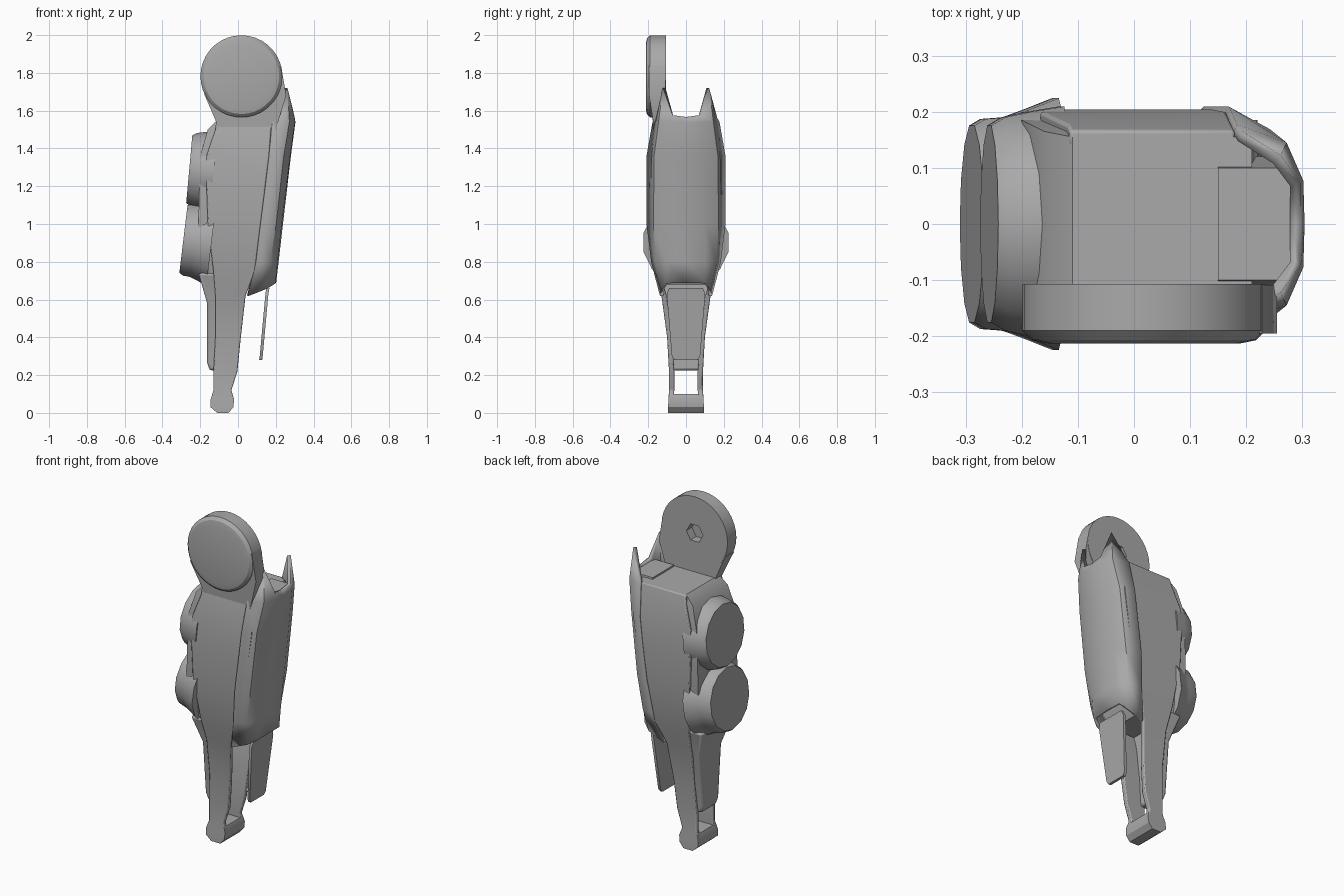
import bpy, bmesh, math
from mathutils import Vector

if "Cube" in bpy.data.objects:
    bpy.data.objects.remove(bpy.data.objects["Cube"])

grey = bpy.data.materials.new("plain grey")
grey.use_nodes = True
grey.diffuse_color = (0.4, 0.4, 0.4, 1)
grey.node_tree.nodes["Principled BSDF"].inputs["Base Color"].default_value = (0.4, 0.4, 0.4, 1)


def loft(name, rings, closed=True, angle=30, thickness=0.0, bevel=0.0, mirror=False):
    """Skin a list of rings; closed rings get end caps."""
    bm = bmesh.new()
    rows = [[bm.verts.new(p) for p in ring] for ring in rings]
    count = len(rows[0])
    for low, high in zip(rows, rows[1:]):
        for i in range(count if closed else count - 1):
            j = (i + 1) % count
            bm.faces.new((low[i], low[j], high[j], high[i]))
    if closed:
        bm.faces.new(rows[0][::-1])
        bm.faces.new(rows[-1])
    bmesh.ops.recalc_face_normals(bm, faces=bm.faces)
    mesh = bpy.data.meshes.new(name)
    bm.to_mesh(mesh)
    bm.free()
    mesh.materials.append(grey)
    obj = bpy.data.objects.new(name, mesh)
    bpy.context.collection.objects.link(obj)
    if mirror:
        mod = obj.modifiers.new("mirror", "MIRROR")
        mod.use_axis = (False, True, False)
    if thickness:
        mod = obj.modifiers.new("shell", "SOLIDIFY")
        mod.thickness = thickness
        mod.offset = 0
    if bevel:
        mod = obj.modifiers.new("bevel", "BEVEL")
        mod.width = bevel
        mod.segments = 2
        mod.limit_method = "ANGLE"
    bpy.ops.object.select_all(action="DESELECT")
    obj.select_set(True)
    bpy.context.view_layer.objects.active = obj
    bpy.ops.object.shade_smooth_by_angle(angle=math.radians(angle))
    return obj


def slab(z, left, right, inner, outer):
    return [(left, inner, z), (right, inner, z), (right, outer, z), (left, outer, z)]


# Side plates: height, left edge, right edge, outer half width
plate = [
    (0.0, -0.11, -0.05, 0.095), (0.03, -0.145, -0.025, 0.095),
    (0.07, -0.145, -0.02, 0.093), (0.12, -0.13, -0.035, 0.09),
    (0.22, -0.13, -0.003, 0.09), (0.4, -0.12, 0.015, 0.10),
    (0.62, -0.12, 0.04, 0.13), (0.75, -0.13, 0.09, 0.17),
    (1.0, -0.16, 0.12, 0.2), (1.2, -0.167, 0.145, 0.204),
    (1.36, -0.167, 0.165, 0.2), (1.5, -0.12, 0.175, 0.178), (1.55, -0.115, 0.18, 0.167),
]
loft("side_plates", [slab(z, a, b, w - 0.028, w) for z, a, b, w in plate],
     mirror=True, bevel=0.006)

# Foot bar joining the two legs
loft("foot_bar", [slab(z, a, b, -w, w) for z, a, b, w in plate[:3]]
     + [slab(0.1, -0.135, -0.03, -0.09, 0.09)])

# Inner core of the body
loft("body_core", [
    slab(0.68, -0.15, 0.05, -0.12, 0.12), slab(0.8, -0.2, 0.12, -0.16, 0.16),
    slab(1.0, -0.21, 0.17, -0.185, 0.185), slab(1.36, -0.2, 0.22, -0.185, 0.185),
    slab(1.5, -0.16, 0.21, -0.165, 0.165), slab(1.55, -0.11, 0.21, -0.155, 0.155),
])

# Calf cover between the legs
loft("calf_cover", [
    slab(0.225, -0.15, -0.1, -0.07, 0.07), slab(0.27, -0.165, -0.1, -0.075, 0.075),
    slab(0.58, -0.163, -0.1, -0.105, 0.105), slab(0.74, -0.21, -0.1, -0.15, 0.15),
], bevel=0.012)

# Outer guard: half strips from plate edge to ridge, swept upward into two horns
guard = [
    [(0.05, 0.128, 0.62), (0.15, 0.122, 0.66), (0.19, 0.1, 0.687), (0.192, 0, 0.69)],
    [(0.095, 0.175, 0.8), (0.165, 0.155, 0.8), (0.2, 0.1, 0.8), (0.205, 0, 0.8)],
    [(0.12, 0.2, 1.0), (0.195, 0.165, 1.0), (0.222, 0.1, 1.0), (0.228, 0, 1.0)],
    [(0.165, 0.2, 1.36), (0.235, 0.162, 1.36), (0.266, 0.09, 1.36), (0.27, 0, 1.36)],
    [(0.18, 0.168, 1.54), (0.265, 0.138, 1.54), (0.292, 0.075, 1.54), (0.294, 0, 1.54)],
    [(0.19, 0.156, 1.56), (0.255, 0.115, 1.72), (0.288, 0.07, 1.575), (0.288, 0, 1.565)],
]
loft("outer_guard", [half + [(x, -y, z) for x, y, z in half[-2::-1]] for half in guard],
     closed=False, angle=40, thickness=0.02)

# Ledge closing the notch between the horns
loft("horn_ledge", [slab(1.4, 0.15, 0.26, -0.12, 0.12), slab(1.56, 0.15, 0.28, -0.1, 0.1)])

# Thin shin plate hanging below the guard
loft("shin_plate", [
    slab(0.28, 0.112, 0.128, -0.062, 0.062), slab(0.3, 0.115, 0.131, -0.075, 0.075),
    slab(0.63, 0.145, 0.161, -0.102, 0.102), slab(0.66, 0.15, 0.166, -0.09, 0.09),
])


def pod(name, centre, tilt, steps):
    """Faceted round pod facing left; steps are (depth, radius, base drop)."""
    sides = 14
    out = Vector((-math.cos(tilt), 0, math.sin(tilt)))
    up = Vector((math.sin(tilt), 0, math.cos(tilt)))
    rings = []
    for depth, radius in steps:
        ring = []
        for i in range(sides):
            a = math.tau * (i + 0.5) / sides
            ring.append(Vector(centre) - out * depth
                        + up * radius * math.sin(a) + Vector((0, radius * math.cos(a), 0)))
        rings.append(ring)
    loft(name, rings, angle=35)


pod("upper_pod", (-0.258, 0, 1.29), 0.09, [(0, 0.18), (0.025, 0.195), (0.07, 0.205), (0.13, 0.215)])
pod("lower_pod", (-0.289, 0, 0.92), 0.12, [(0, 0.18), (0.02, 0.192), (0.06, 0.195), (0.1, 0.21), (0.15, 0.23)])

# Shoulder disc with a six-sided socket in its inner face
def disc_ring(y, radius, hexagonal=False):
    ring = []
    for i in range(36):
        a = math.tau * i / 36
        r = radius
        if hexagonal:
            r *= math.cos(math.pi / 6) / math.cos(a % (math.pi / 3) - math.pi / 6)
        ring.append((0.018 + r * math.cos(a), y, 1.782 + r * math.sin(a)))
    return ring


loft("shoulder_disc", [
    disc_ring(-0.213, 0.17), disc_ring(-0.207, 0.2), disc_ring(-0.19, 0.217),
    disc_ring(-0.107, 0.217), disc_ring(-0.107, 0.055, True), disc_ring(-0.16, 0.055, True),
])

# Neck linking the disc to the front plate
outline = [(-0.13, 1.45), (0.19, 1.45), (0.215, 1.55), (0.255, 1.68), (0.228, 1.84),
           (0.1, 1.72), (-0.1, 1.72), (-0.18, 1.69), (-0.115, 1.54)]
loft("neck", [[(x, y - 0.02 * (z > 1.6), z) for x, z in outline] for y in (-0.175,)]
     + [[(x, -0.109, z) for x, z in outline]])
